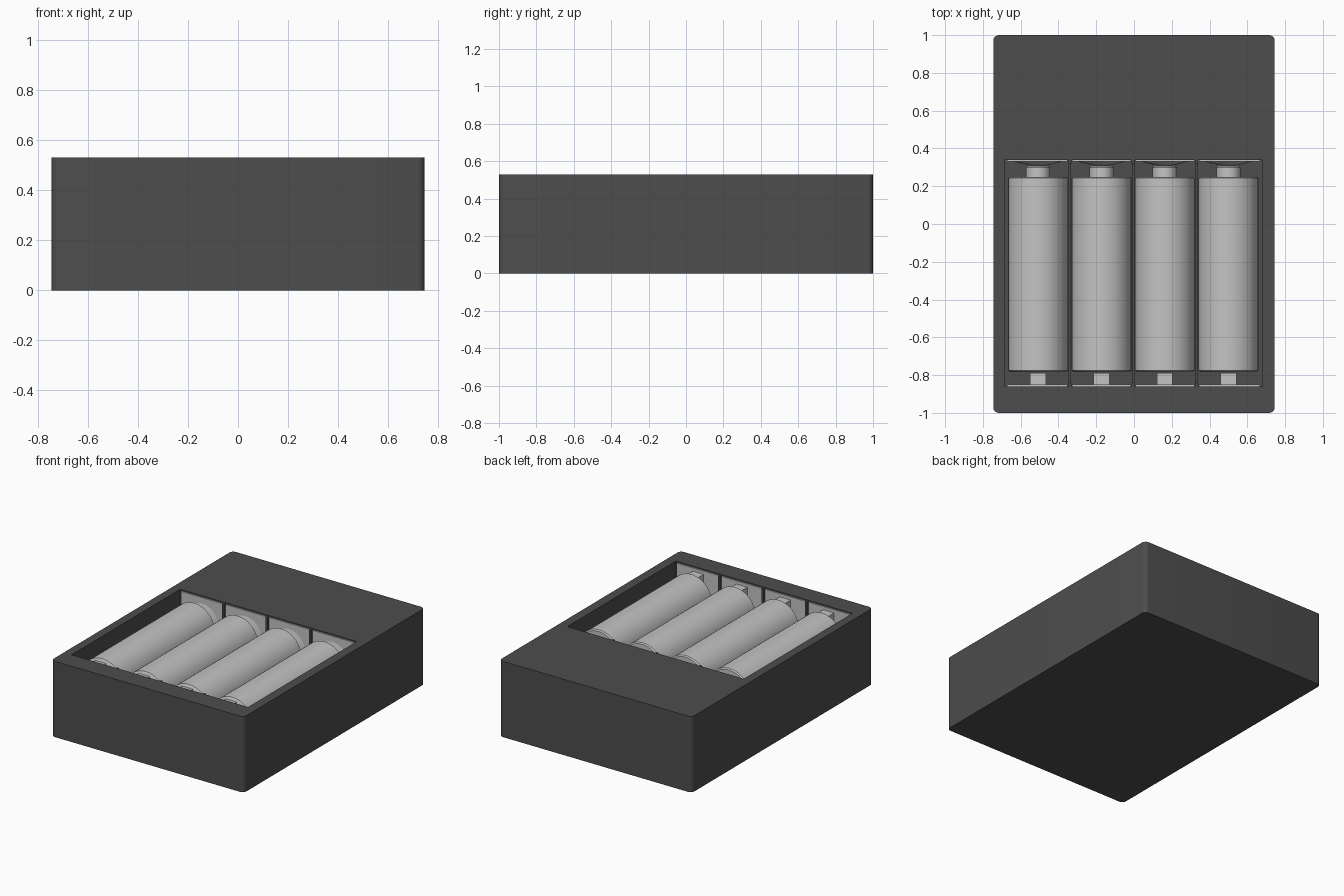
import bpy, bmesh, math
from mathutils import Matrix, Vector

if "Cube" in bpy.data.objects:
    bpy.data.objects.remove(bpy.data.objects["Cube"])


def material(name, rgb):
    m = bpy.data.materials.new(name)
    m.diffuse_color = (*rgb, 1)
    m.use_nodes = True
    m.node_tree.nodes["Principled BSDF"].inputs["Base Color"].default_value = m.diffuse_color
    return m


DARK = material("dark_plastic", (0.075, 0.075, 0.075))
LIGHT = material("light_metal", (0.55, 0.55, 0.55))


def finish(name, bm, mat, smooth=True):
    bmesh.ops.recalc_face_normals(bm, faces=bm.faces)
    me = bpy.data.meshes.new(name)
    bm.to_mesh(me)
    bm.free()
    ob = bpy.data.objects.new(name, me)
    bpy.context.collection.objects.link(ob)
    me.materials.append(mat)
    bpy.ops.object.select_all(action='DESELECT')
    ob.select_set(True)
    bpy.context.view_layer.objects.active = ob
    if smooth:
        bpy.ops.object.shade_smooth_by_angle(angle=math.radians(35))
    return ob


def box_mesh(lo, hi):
    bm = bmesh.new()
    bmesh.ops.create_cube(bm, size=1)
    lo, hi = Vector(lo), Vector(hi)
    for v in bm.verts:
        v.co = (lo + hi) / 2 + v.co * (hi - lo)
    return bm


def box(name, lo, hi, mat):
    return finish(name, box_mesh(lo, hi), mat, False)


def lathe_y(name, profile, x, z, mat, n=48):
    """Turn (radius, y) points around an axis parallel to y."""
    bm = bmesh.new()
    rings = []
    for r, y in profile:
        rings.append([bm.verts.new((x + r * math.cos(2 * math.pi * i / n), y,
                                    z + r * math.sin(2 * math.pi * i / n)))
                      for i in range(n)])
    for a, b in zip(rings, rings[1:]):
        for i in range(n):
            j = (i + 1) % n
            bm.faces.new((a[i], a[j], b[j], b[i]))
    bm.faces.new(rings[0])
    bm.faces.new(rings[-1])
    return finish(name, bm, mat)


# Case with rounded upright corners and an open battery bay
TOP, FLOOR = 0.53, 0.185
X0, X1, Y0, Y1 = -0.685, 0.68, -0.86, 0.34
bm = box_mesh((-0.745, -1, 0), (0.745, 1, TOP))
upright = [e for e in bm.edges if abs(e.verts[0].co.z - e.verts[1].co.z) > 0.1]
bmesh.ops.bevel(bm, geom=upright, offset=0.03, segments=6, profile=0.5, affect='EDGES')
case = finish("case", bm, DARK, False)
cutter = box("bay_cutter", (X0, Y0, FLOOR), (X1, Y1, 0.8), DARK)
cutter.hide_render = True
mod = case.modifiers.new("bay", 'BOOLEAN')
mod.operation = 'DIFFERENCE'
mod.solver = 'EXACT'
mod.object = cutter
bpy.ops.object.select_all(action='DESELECT')
case.select_set(True)
bpy.context.view_layer.objects.active = case
bpy.ops.object.modifier_apply(modifier="bay")
bpy.data.objects.remove(cutter)
bpy.ops.object.shade_smooth_by_angle(angle=math.radians(35))

# Dividers: low walls between cells, taller ribs at both ends
RIBS = (-0.34, -0.004, 0.332)
for k, x in enumerate(RIBS, 1):
    box(f"divider_{k}", (x - 0.007, Y0, FLOOR), (x + 0.007, Y1, 0.33), DARK)
    for end, a, b in (("front", Y0, Y0 + 0.02), ("back", Y1 - 0.02, Y1)):
        box(f"{end}_rib_{k}", (x - 0.008, a, 0.33), (x + 0.008, b, 0.525), DARK)

# Four cells with contacts
R, ZC = 0.158, 0.36
edges = (X0, *RIBS, X1)
for k, x in enumerate((-0.508, -0.172, 0.163, 0.5), 1):
    lathe_y(f"battery_{k}",
            [(R - 0.012, -0.783), (R, -0.775), (R, 0.243), (R - 0.008, 0.25),
             (0.064, 0.25), (0.064, 0.298), (0.056, 0.306)], x, ZC, LIGHT)
    a, b = edges[k - 1] + 0.012, edges[k] - 0.012
    box(f"front_plate_{k}", (a, Y0 + 0.001, FLOOR), (b, Y0 + 0.01, 0.522), LIGHT)
    box(f"back_plate_{k}", (a, Y1 - 0.01, FLOOR), (b, Y1 - 0.001, 0.522), LIGHT)
    # bulged positive contact and leaf negative contact
    lathe_y(f"positive_contact_{k}",
            [(0.13, 0.332), (0.10, 0.324), (0.06, 0.314), (0.03, 0.309)], x, ZC, LIGHT, 32)
    box(f"negative_contact_{k}", (x - 0.042, Y0 + 0.008, 0.24), (x + 0.042, -0.79, 0.5), LIGHT)
